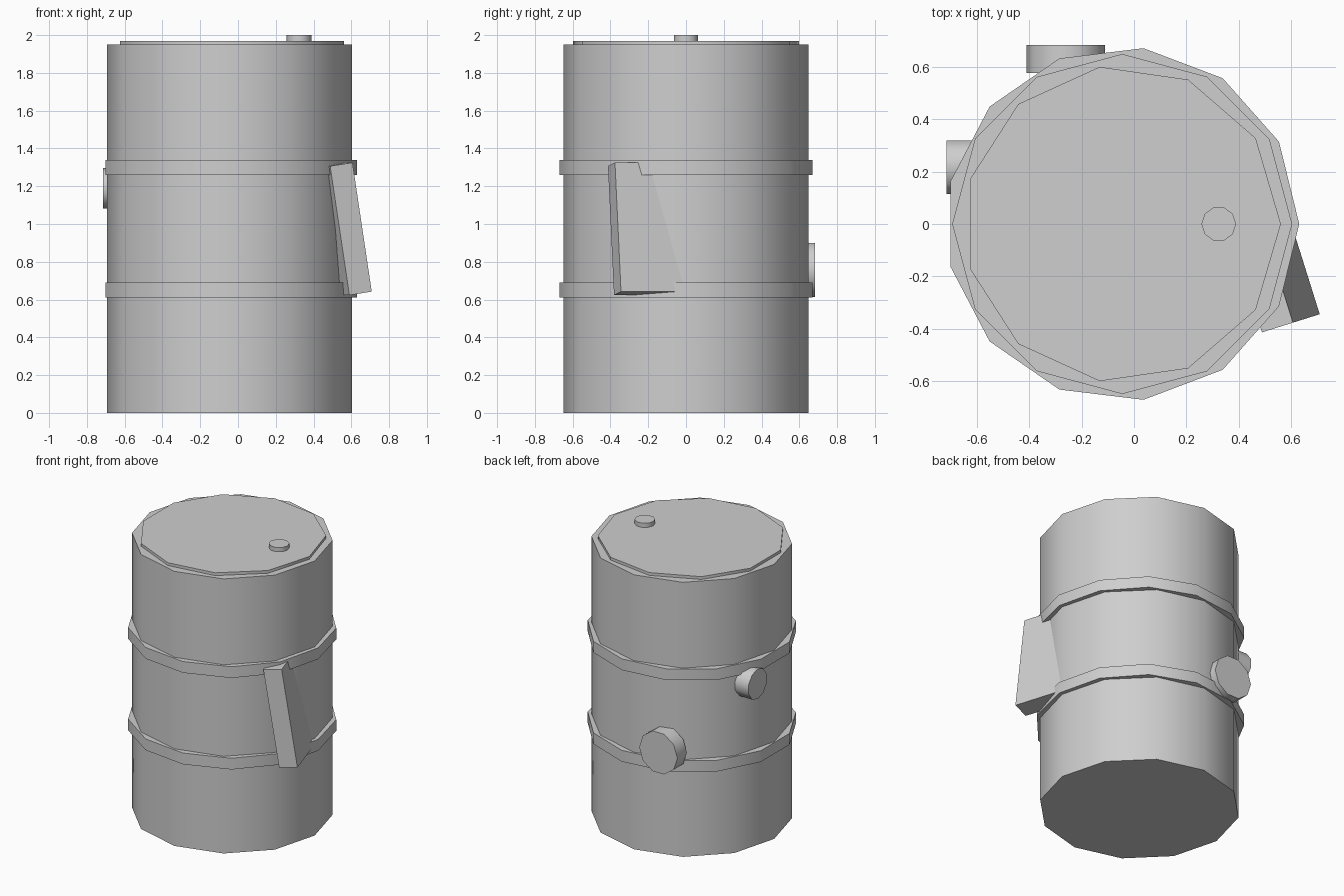
import bpy
import bmesh
import math
from mathutils import Vector

if "Cube" in bpy.data.objects:
    bpy.data.objects.remove(bpy.data.objects["Cube"])

grey = bpy.data.materials.new("metal grey")
grey.diffuse_color = (0.62, 0.62, 0.62, 1)
grey.use_nodes = True
grey.node_tree.nodes["Principled BSDF"].inputs["Base Color"].default_value = grey.diffuse_color


def make_object(name, bm, smooth):
    bmesh.ops.recalc_face_normals(bm, faces=bm.faces)
    mesh = bpy.data.meshes.new(name)
    bm.to_mesh(mesh)
    bm.free()
    mesh.materials.append(grey)
    ob = bpy.data.objects.new(name, mesh)
    bpy.context.collection.objects.link(ob)
    if smooth:
        bpy.ops.object.select_all(action='DESELECT')
        ob.select_set(True)
        bpy.context.view_layer.objects.active = ob
        bpy.ops.object.shade_smooth_by_angle(angle=math.radians(45))
    return ob


def prism(name, base, radius, depth, sides, u=(1, 0, 0), v=(0, 1, 0), w=(0, 0, 1)):
    """Capped n-gon prism: first corner along u, extruded along w."""
    base, u, v, w = Vector(base), Vector(u), Vector(v), Vector(w)
    bm = bmesh.new()
    ring = []
    for i in range(sides):
        a = 2 * math.pi * i / sides
        ring.append(bm.verts.new(base + radius * (math.cos(a) * u + math.sin(a) * v)))
    face = bm.faces.new(ring)
    result = bmesh.ops.extrude_face_region(bm, geom=[face], use_keep_orig=True)
    top = [g for g in result["geom"] if isinstance(g, bmesh.types.BMVert)]
    bmesh.ops.translate(bm, verts=top, vec=w * depth)
    return make_object(name, bm, True)


CX = -0.045

# Barrel body, two hoops, lid and small bung
prism("barrel_body", (CX, 0, 0), 0.648, 1.95, 12)
for name, z in (("lower_hoop", 0.61), ("upper_hoop", 1.26)):
    prism(name, (CX, 0, z), 0.675, 0.08, 13)
prism("lid", (CX, 0, 1.94), 0.605, 0.03, 11)
prism("bung", (0.323, 0, 1.965), 0.066, 0.035, 10)

# Round plugs on the back and left sides
prism("back_plug", (-0.26, 0.576, 0.757), 0.15, 0.106, 10,
      u=(1, 0, 0), v=(0, 0, 1), w=(0, 1, 0))
prism("left_plug", (-0.61, 0.217, 1.189), 0.107, 0.105, 10,
      u=(0, 0, 1), v=(0, 1, 0), w=(-1, 0, 0))

# Tilted slab set into the right side
corner = Vector((0.708, -0.344, 0.642))
inward = Vector((-0.118, -0.037, -0.0185))
upward = Vector((-0.102, -0.032, 0.683))
across = upward.cross(inward).normalized() * 0.41
if across.y < 0:
    across = -across
bm = bmesh.new()
bmesh.ops.create_cube(bm, size=1)
for vert in bm.verts:
    c = vert.co + Vector((0.5, 0.5, 0.5))
    vert.co = corner + inward * c.x + across * c.y + upward * c.z
make_object("side_slab", bm, False)
